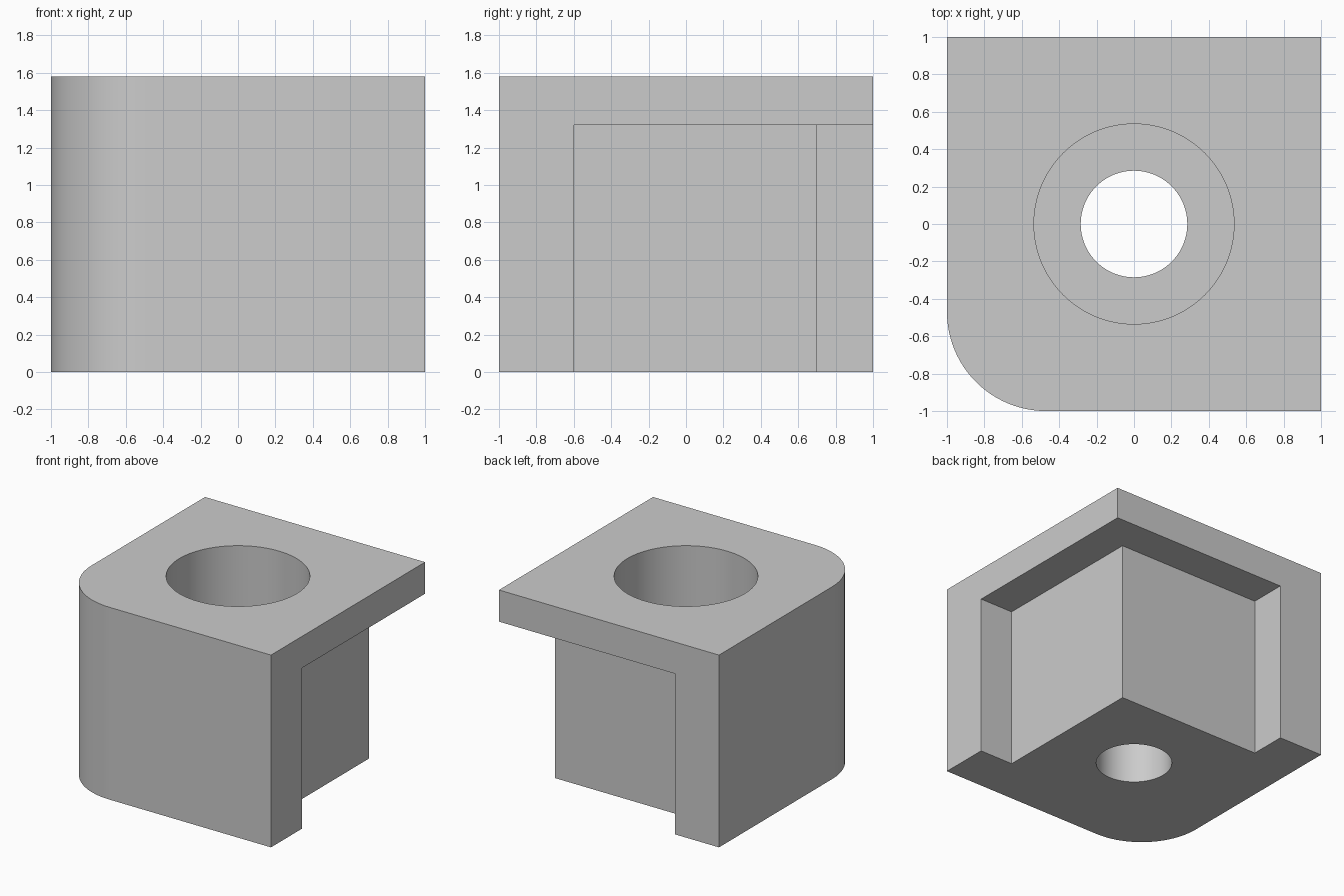
import bpy
import bmesh
from math import pi, cos, sin, radians

default = bpy.data.objects.get("Cube")
if default:
    bpy.data.objects.remove(default, do_unlink=True)

HEIGHT = 1.58
PLATE_UNDERSIDE = 1.32
LEDGE = 0.53
CORNER = 0.53

grey = bpy.data.materials.new("plain grey")
grey.use_nodes = True
colour = (0.6, 0.6, 0.6, 1)
grey.diffuse_color = colour
grey.node_tree.nodes["Principled BSDF"].inputs["Base Color"].default_value = colour


def arc(cx, cy, r, start, end, steps):
    """Points on an arc, both ends included."""
    angles = [start + (end - start) * i / steps for i in range(steps + 1)]
    return [(cx + r * cos(a), cy + r * sin(a)) for a in angles]


def prism(name, outline, z0, z1):
    """Solid made by raising a counter-clockwise outline from z0 to z1."""
    bm = bmesh.new()
    base = bm.faces.new([bm.verts.new((x, y, z0)) for x, y in outline])
    raised = bmesh.ops.extrude_face_region(bm, geom=[base])["geom"]
    verts = [v for v in raised if isinstance(v, bmesh.types.BMVert)]
    bmesh.ops.translate(bm, verts=verts, vec=(0, 0, z1 - z0))
    bmesh.ops.recalc_face_normals(bm, faces=bm.faces)
    mesh = bpy.data.meshes.new(name)
    bm.to_mesh(mesh)
    bm.free()
    mesh.materials.append(grey)
    obj = bpy.data.objects.new(name, mesh)
    bpy.context.collection.objects.link(obj)
    return obj


def cut(target, cutter):
    """Subtract the cutter from the target, then discard the cutter."""
    cutter.hide_render = True
    mod = target.modifiers.new("cut", "BOOLEAN")
    mod.operation = "DIFFERENCE"
    mod.solver = "EXACT"
    mod.object = cutter
    bpy.context.view_layer.objects.active = target
    bpy.ops.object.modifier_apply(modifier=mod.name)
    bpy.data.objects.remove(cutter, do_unlink=True)


# Block with one rounded upright corner
c = CORNER - 1
outline = arc(c, c, CORNER, pi, 1.5 * pi, 24) + [(1, -1), (1, 1), (-1, 1)]
block = prism("corner_block", outline, 0, HEIGHT)

# L-shaped recess under the overhanging top plate
recess = [(0.7, -0.6), (1.2, -0.6), (1.2, 1.2), (-0.6, 1.2), (-0.6, 0.7), (0.7, 0.7)]
cut(block, prism("recess_cutter", recess, -0.2, PLATE_UNDERSIDE))

# Stepped screw hole: wide bore above, narrow bore right through
for name, radius, floor in (("wide_bore", 0.535, LEDGE), ("narrow_bore", 0.285, -0.2)):
    circle = arc(0, 0, radius, 0, 2 * pi, 96)[:-1]
    cut(block, prism(name, circle, floor, HEIGHT + 0.2))

# Smooth curved walls, crisp edges
bpy.ops.object.select_all(action="DESELECT")
block.select_set(True)
bpy.context.view_layer.objects.active = block
bpy.ops.object.shade_smooth_by_angle(angle=radians(30))
